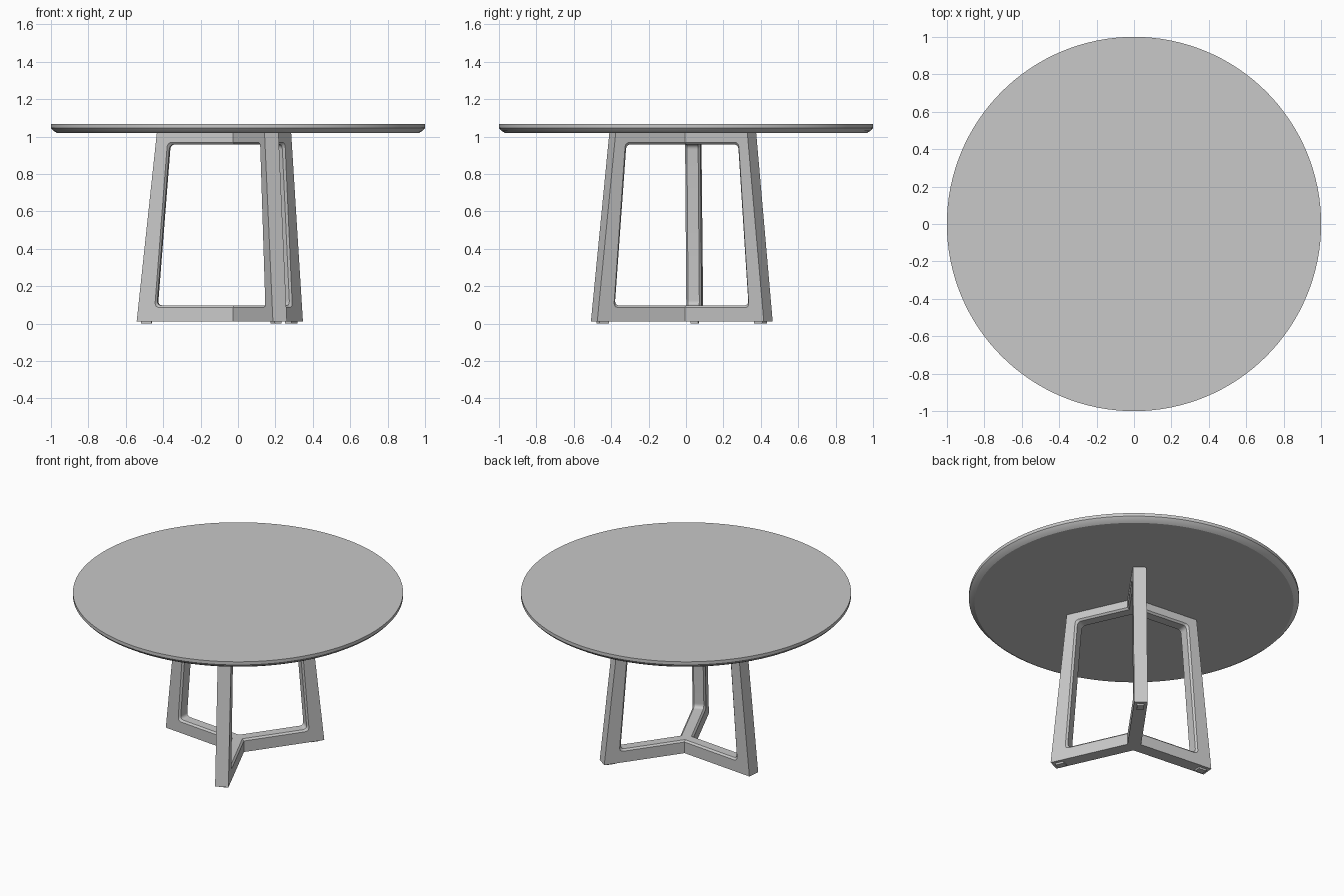
import bpy, bmesh, math
from mathutils import Vector, Matrix

cube = bpy.data.objects.get("Cube")
if cube:
    bpy.data.objects.remove(cube, do_unlink=True)

# One grey finish for the whole table
grey = bpy.data.materials.new("light grey")
colour = (0.58, 0.58, 0.58, 1)
grey.diffuse_color = colour
grey.use_nodes = True
grey.node_tree.nodes["Principled BSDF"].inputs["Base Color"].default_value = colour

ARM_ANGLES = [math.radians(54.5 + 120 * i) for i in range(3)]
HALF_WIDTH = 0.041
CHAMFER = 0.011
BASE_Z, BASE_TOP = 0.012, 1.018
FOOT_RADIUS = 0.49


def finish(name, bm):
    bmesh.ops.remove_doubles(bm, verts=bm.verts, dist=0.0002)
    bmesh.ops.recalc_face_normals(bm, faces=bm.faces)
    mesh = bpy.data.meshes.new(name)
    bm.to_mesh(mesh)
    bm.free()
    obj = bpy.data.objects.new(name, mesh)
    bpy.context.collection.objects.link(obj)
    mesh.materials.append(grey)
    bpy.ops.object.select_all(action='DESELECT')
    obj.select_set(True)
    bpy.context.view_layer.objects.active = obj
    bpy.ops.object.shade_smooth_by_angle(angle=math.radians(30))
    return obj


def fillet(before, corner, after, size=0.028, steps=6):
    """Round one corner of a profile with a short curve."""
    a = corner + (before - corner).normalized() * size
    b = corner + (after - corner).normalized() * size
    ts = [i / steps for i in range(steps + 1)]
    return [a * (1 - t) ** 2 + corner * 2 * t * (1 - t) + b * t * t for t in ts]


def arm_profile(grow):
    """Side outline (radius, height) of one arm, its opening widened by grow."""
    low, high = 0.097 - grow, 0.958 + grow
    hub_low, hub_high = Vector((0, low)), Vector((0, high))
    corner_low = Vector((0.432 + grow, low))
    corner_high = Vector((0.364 + grow, high))
    outer = [Vector(p) for p in ((0, BASE_Z), (0.54, BASE_Z), (0.432, BASE_TOP), (0, BASE_TOP))]
    return (outer + [hub_high] + fillet(hub_high, corner_high, corner_low)
            + fillet(corner_high, corner_low, hub_low) + [hub_low])


# Three-armed base, mitred together at the hub
bm = bmesh.new()
inner = HALF_WIDTH - CHAMFER
layers = [(-HALF_WIDTH, CHAMFER), (-inner, 0), (0, 0), (inner, 0), (HALF_WIDTH, CHAMFER)]
for angle in ARM_ANGLES:
    turn = Matrix.Rotation(angle, 3, 'Z')
    rings = []
    for y, grow in layers:
        mitre = abs(y) / math.tan(math.radians(60))
        rings.append([bm.verts.new(turn @ Vector((max(p.x, mitre), y, p.y)))
                      for p in arm_profile(grow)])
    count = len(rings[0])
    for r0, r1 in zip(rings, rings[1:]):
        for i in range(count - 1):
            if i != 3:  # leave the hub end open
                bm.faces.new((r0[i], r0[i + 1], r1[i + 1], r1[i]))
    bm.faces.new(rings[0])
    bm.faces.new(rings[-1])
finish("table_base", bm)

# Round top with a bevelled underside
bm = bmesh.new()
SEGMENTS = 128
rim = [(1, 1.067), (1, 1.046), (0.987, 1.031), (0.966, 1.018)]
rings = [[bm.verts.new((r * math.cos(math.tau * i / SEGMENTS),
                        r * math.sin(math.tau * i / SEGMENTS), z))
          for i in range(SEGMENTS)] for r, z in rim]
for r0, r1 in zip(rings, rings[1:]):
    for i in range(SEGMENTS):
        j = (i + 1) % SEGMENTS
        bm.faces.new((r0[i], r0[j], r1[j], r1[i]))
bm.faces.new(rings[0])
bm.faces.new(rings[-1])
finish("table_top", bm)

# Small pads under the leg ends
for number, angle in enumerate(ARM_ANGLES, 1):
    bm = bmesh.new()
    place = (Matrix.Rotation(angle, 4, 'Z')
             @ Matrix.Translation((FOOT_RADIUS, 0, BASE_Z / 2))
             @ Matrix.Diagonal((0.055, 0.042, BASE_Z, 1)))
    bmesh.ops.create_cube(bm, size=1, matrix=place)
    finish(f"foot_pad_{number}", bm)
